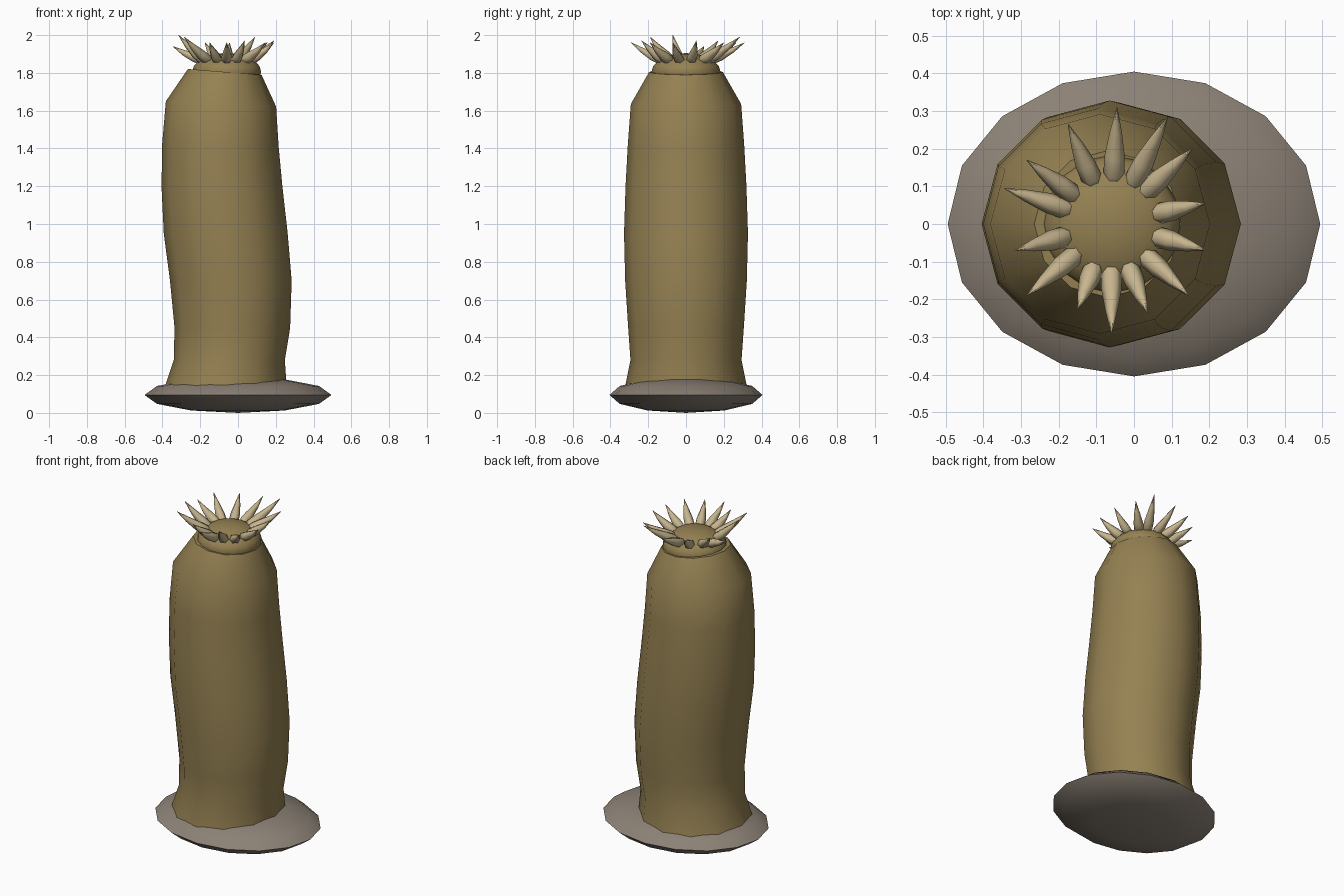
import bpy, bmesh
from math import cos, sin, pi
from mathutils import Vector, Matrix

cube = bpy.data.objects.get("Cube")
if cube:
    bpy.data.objects.remove(cube, do_unlink=True)


def material(name, color):
    mat = bpy.data.materials.new(name)
    mat.use_nodes = True
    mat.diffuse_color = (*color, 1)
    mat.node_tree.nodes["Principled BSDF"].inputs["Base Color"].default_value = (*color, 1)
    return mat


olive = material("olive_brown", (0.30, 0.22, 0.085))
stone = material("stone_grey", (0.26, 0.22, 0.18))
bone = material("pale_bone", (0.57, 0.46, 0.27))


def finish(name, bm, mat):
    """Turn a bmesh into a smooth-shaded object."""
    bmesh.ops.recalc_face_normals(bm, faces=bm.faces[:])
    mesh = bpy.data.meshes.new(name)
    bm.to_mesh(mesh)
    bm.free()
    mesh.materials.append(mat)
    obj = bpy.data.objects.new(name, mesh)
    bpy.context.collection.objects.link(obj)
    bpy.ops.object.select_all(action="DESELECT")
    obj.select_set(True)
    bpy.context.view_layer.objects.active = obj
    bpy.ops.object.shade_smooth_by_angle(angle=pi / 3)
    return obj


def loft(bm, rings):
    """Skin a list of equal-length point rings and cap both ends."""
    loops = [[bm.verts.new(p) for p in ring] for ring in rings]
    for low, high in zip(loops, loops[1:]):
        for i in range(len(low)):
            j = (i + 1) % len(low)
            bm.faces.new((low[i], low[j], high[j], high[i]))
    bm.faces.new(loops[0][::-1])
    bm.faces.new(loops[-1])


def ellipsoid(name, mat, center, radii, segments, rows):
    bm = bmesh.new()
    bmesh.ops.create_uvsphere(bm, u_segments=segments, v_segments=rows, radius=1,
                              matrix=Matrix.Translation(center) @ Matrix.Diagonal((*radii, 1)))
    return finish(name, bm, mat)


# Flattened stone the body sits on
ellipsoid("base_stone", stone, (0, 0, 0.095), (0.495, 0.405, 0.095), 16, 6)

# Gently swaying column: height, centre x, radius, sideways tilt
profile = [
    (0.10, -0.07, 0.33, 0), (0.28, -0.046, 0.294, 0), (0.45, -0.03, 0.306, 0),
    (0.7, -0.038, 0.322, 0), (0.95, -0.065, 0.328, 0), (1.2, -0.085, 0.32, 0),
    (1.42, -0.093, 0.308, -0.03), (1.635, -0.09, 0.292, -0.05), (1.805, -0.07, 0.195, -0.08),
]
sides = 12
bm = bmesh.new()
loft(bm, [[(cx + r * cos(a), r * sin(a), z + tilt * r * cos(a))
           for a in (2 * pi * i / sides for i in range(sides))]
          for z, cx, r, tilt in profile])
finish("body_column", bm, olive)

# Domed crown closing the top
crown = Vector((-0.06, 0, 1.805))
ellipsoid("crown_dome", olive, crown, (0.183, 0.183, 0.1), 16, 10)

# Ring of horn-like spikes, each given by its tip
tips = [
    (0.19, 0.055, 1.97), (0.155, 0.2, 1.96), (0.09, 0.285, 1.99), (-0.045, 0.31, 1.96),
    (-0.175, 0.265, 1.96), (-0.285, 0.17, 1.97), (-0.345, 0.095, 1.94), (-0.315, -0.07, 2),
    (-0.285, -0.19, 1.99), (-0.15, -0.225, 1.96), (-0.06, -0.29, 1.96),
    (0.035, -0.235, 1.97), (0.145, -0.19, 1.96), (0.19, -0.07, 1.96),
]
bm = bmesh.new()
for tip in map(Vector, tips):
    out = Vector((tip.x - crown.x, tip.y, 0)).normalized()
    root = crown + out * 0.125 + Vector((0, 0, 0.06))
    axis = tip - root
    side = Vector((0, 0, 1)).cross(out)
    up = axis.normalized().cross(side)
    rings = []
    for t, r in ((-0.06, 0.018), (0.06, 0.028), (0.3, 0.027), (0.65, 0.016), (1, 0.001)):
        mid = root + axis * t - Vector((0, 0, 0.03 * t * (1 - t)))
        rings.append([mid + r * (side * cos(k * pi / 3) + up * sin(k * pi / 3))
                      for k in range(6)])
    loft(bm, rings)
finish("crown_spikes", bm, bone)
